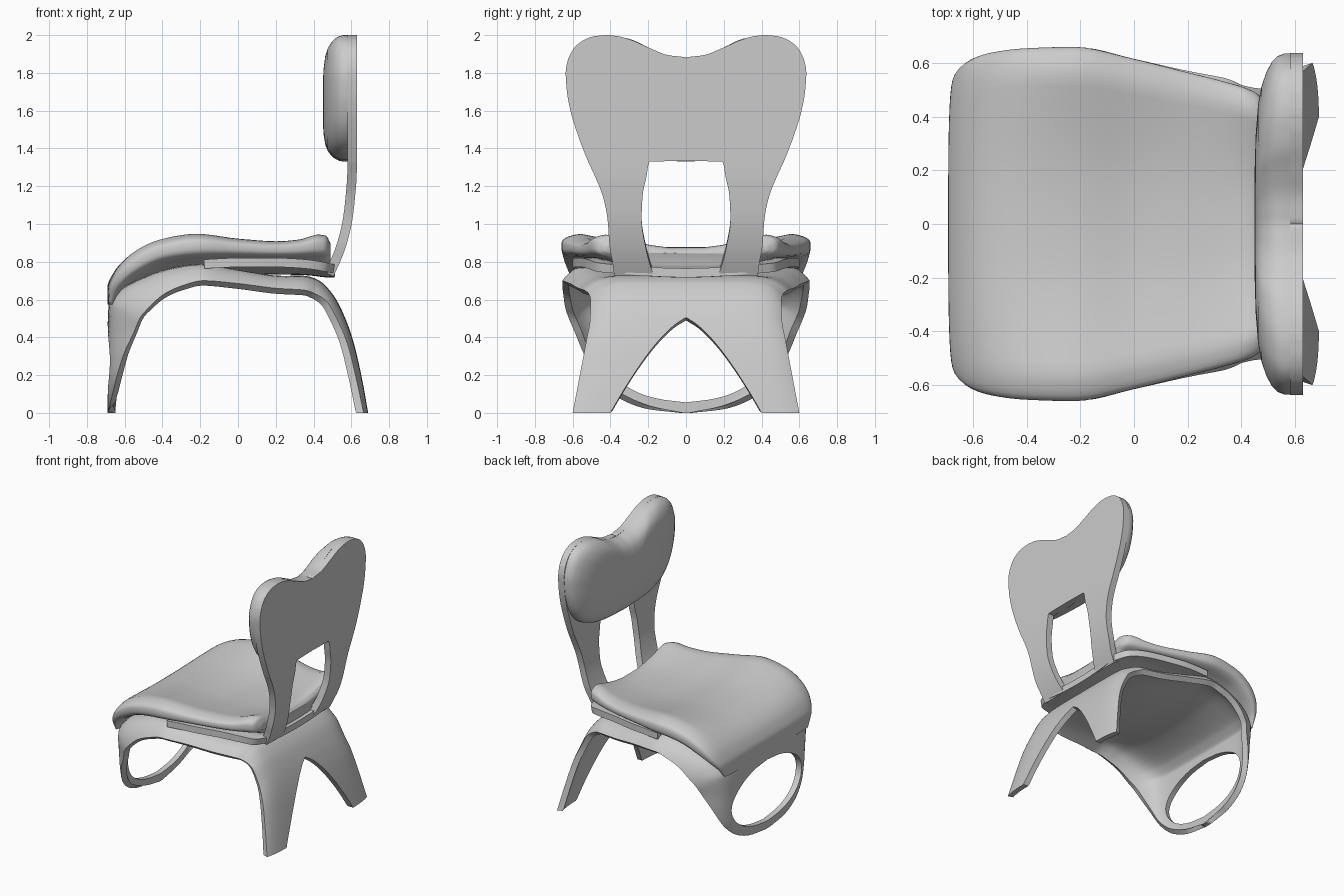
import bpy, bmesh, math

if "Cube" in bpy.data.objects:
    bpy.data.objects.remove(bpy.data.objects["Cube"])


def smooth_rows(rows, n):
    """Monotone spline through rows of numbers, n samples per gap."""
    def slope(i, k):
        if i == 0:
            return rows[1][k] - rows[0][k]
        if i == len(rows) - 1:
            return rows[-1][k] - rows[-2][k]
        a, b = rows[i][k] - rows[i - 1][k], rows[i + 1][k] - rows[i][k]
        return 2 * a * b / (a + b) if a * b > 0 else 0.0
    out = []
    for i in range(len(rows) - 1):
        for s in range(n):
            t = s / n
            h = (2*t**3 - 3*t*t + 1, t**3 - 2*t*t + t, 3*t*t - 2*t**3, t**3 - t*t)
            out.append([h[0]*rows[i][k] + h[1]*slope(i, k) + h[2]*rows[i + 1][k] + h[3]*slope(i + 1, k)
                        for k in range(len(rows[0]))])
    out.append(list(rows[-1]))
    return out


def finish(name, bm, thickness=0, angle=35):
    me = bpy.data.meshes.new(name)
    bm.to_mesh(me)
    bm.free()
    ob = bpy.data.objects.new(name, me)
    bpy.context.collection.objects.link(ob)
    bpy.ops.object.select_all(action='DESELECT')
    ob.select_set(True)
    bpy.context.view_layer.objects.active = ob
    if thickness:
        m = ob.modifiers.new("thickness", 'SOLIDIFY')
        m.thickness, m.offset = thickness, -1
        bpy.ops.object.modifier_apply(modifier=m.name)
        for v in ob.data.vertices:            # cut level with the floor
            v.co.z = max(v.co.z, 0)
    bpy.ops.object.shade_smooth_by_angle(angle=math.radians(angle))
    return ob


def bent_sheet(name, rows, thickness, cols=14):
    """Mirrored bent sheet; rows are (x, z, inner, outer, dish, rim x shift, rim z shift)."""
    bm = bmesh.new()
    for side in (-1, 1):
        grid = []
        for i, (x, z, inner, outer, dish, rx, rz) in enumerate(rows):
            a, b = rows[max(i - 1, 0)], rows[min(i + 1, len(rows) - 1)]
            tx, tz = b[0] - a[0], b[1] - a[1]
            d = math.hypot(tx, tz) or 1
            line = []
            for j in range(cols + 1):
                f = 1 - (1 - j / cols) ** 1.6
                y = inner + (outer - inner) * f
                t = y / outer
                h, r = -dish * (1 - min(1, t / 0.85) ** 2), t ** 8
                line.append(bm.verts.new((x - tz / d * h + rx * r, side * y, z + tx / d * h + rz * r)))
            grid.append(line[::side])
        for r, s in zip(grid, grid[1:]):
            for j in range(cols):
                bm.faces.new((r[j], s[j], s[j + 1], r[j + 1]))
    bmesh.ops.remove_doubles(bm, verts=bm.verts, dist=0.0004)
    return finish(name, bm, thickness)


def loft(name, rings, angle=50):
    """Closed skin through equal rings of points."""
    bm = bmesh.new()
    vs = [[bm.verts.new(p) for p in r] for r in rings]
    n = len(vs[0])
    for r, s in zip(vs, vs[1:]):
        for j in range(n):
            bm.faces.new((r[j], r[(j + 1) % n], s[(j + 1) % n], s[j]))
    bm.faces.new(vs[0])
    bm.faces.new(vs[-1])
    bmesh.ops.recalc_face_normals(bm, faces=bm.faces)
    return finish(name, bm, angle=angle)


# Shell: front panel, seat base and rear legs in one bent sheet
# (x, z, half width, dish, rim x, rim z)
shell = smooth_rows([
    (-.69, 0, .03, 0, -.69, 0), (-.69, .02, .2, 0, -.683, .02), (-.69, .07, .35, 0, -.67, .075),
    (-.69, .17, .47, 0, -.645, .18), (-.69, .3, .54, 0, -.605, .31), (-.69, .45, .59, 0, -.55, .43),
    (-.685, .57, .62, 0, -.52, .5), (-.63, .655, .64, .01, -.47, .56), (-.5, .735, .65, .03, -.39, .63),
    (-.35, .79, .655, .05, -.29, .675), (-.2, .81, .655, .06, -.18, .7), (0, .775, .615, .04, 0, .685),
    (.2, .738, .57, .02, .2, .66), (.36, .725, .54, 0, .35, .65), (.43, .7, .515, 0, .41, .63),
    (.5, .63, .505, 0, .47, .59), (.56, .52, .508, 0, .525, .495), (.61, .38, .53, 0, .578, .37),
    (.655, .19, .565, 0, .625, .185), (.69, 0, .6, 0, .665, 0)], 9)
rows = []
for x, z, w, dish, ex, ez in shell:
    inner = 0
    if x < 0 and abs(z - .29) < .23:          # oval opening in the front panel
        inner = .42 * math.sqrt(1 - ((z - .29) / .23) ** 2)
    elif x > .4 and z < .5:                   # arch between the rear legs
        inner = .4 * (1 - z / .5) ** .7
    rows.append((x, z, min(inner, w - .03), w, dish, ex - x, ez - z))
bent_sheet("shell_and_legs", rows, .042)

# Plate between shell and seat cushion
plate = smooth_rows([
    (-.18, .812, .6, .04), (0, .82, .59, .04), (.2, .82, .555, .04),
    (.36, .812, .52, .035), (.47, .795, .47, .03), (.515, .785, .38, .02)], 6)
bent_sheet("back_plate", [(x, z, 0, w, d, 0, 0) for x, z, w, d in plate], .048)

# Backrest with window and notched top (x, z, inner, outer)
back = smooth_rows([
    (.46, .745, .17, .38), (.495, .82, .195, .39), (.525, .9, .215, .405), (.556, 1.03, .235, .415),
    (.57, 1.15, .23, .44), (.578, 1.25, .21, .48), (.58, 1.33, .19, .518), (.58, 1.335, 0, .52),
    (.58, 1.45, 0, .565), (.58, 1.6, 0, .612), (.58, 1.7, 0, .63), (.58, 1.8, 0, .637),
    (.58, 1.878, 0, .622), (.58, 1.895, .1, .614), (.58, 1.935, .2, .59), (.58, 1.978, .3, .533),
    (.58, 1.994, .36, .483), (.58, 2, .41, .43)], 6)
bent_sheet("backrest", [(*r, 0, 0, 0) for r in back], .05)

# Back cushion: heart-shaped outline shrunk ring by ring
half = smooth_rows([
    (0, 1.88), (.1, 1.895), (.2, 1.935), (.3, 1.98), (.42, 2), (.53, 1.978), (.6, 1.91), (.635, 1.79),
    (.627, 1.69), (.59, 1.56), (.53, 1.465), (.43, 1.39), (.25, 1.343), (0, 1.33)], 4)
outline = half + [[-y, z] for y, z in half[-2:0:-1]]
rings = [(1, .582), (1, .56), (.985, .535), (.95, .513), (.89, .493), (.81, .475), (.7, .462), (.52, .453), (.3, .449), (.05, .449)]
loft("back_cushion", [[(x, y * s, 1.63 + (z - 1.63) * s) for y, z in outline] for s, x in rings])

# Seat cushion: rounded sections (bottom x, z, top x, z, half width, dish)
seat = smooth_rows([
    (-.66, .575, -.69, .575, .5, 0), (-.63, .63, -.692, .66, .55, 0), (-.58, .68, -.66, .75, .6, .01),
    (-.5, .73, -.58, .85, .635, .035), (-.38, .78, -.42, .935, .655, .07), (-.22, .8, -.22, .968, .66, .095),
    (0, .81, 0, .938, .615, .085), (.2, .81, .2, .922, .565, .065), (.32, .81, .32, .932, .535, .07),
    (.42, .81, .42, .962, .505, .09), (.465, .815, .465, .955, .48, .09), (.49, .835, .49, .905, .43, .06)], 5)


def power(v, p):
    return math.copysign(abs(v) ** p, v)


sections = []
for xb, zb, xt, zt, w, dish in seat:
    ring = []
    for j in range(48):
        a = 2 * math.pi * (j + .5) / 48
        s = math.sin(a)
        c, k = power(math.cos(a), .6 if s > 0 else .4), .5 + .5 * power(s, .6)
        ring.append((xb + (xt - xb) * k, w * c, zb + (zt - zb) * k - dish * (1 - min(1, abs(c) / .85) ** 2)))
    sections.append(ring)
loft("seat_cushion", sections)
